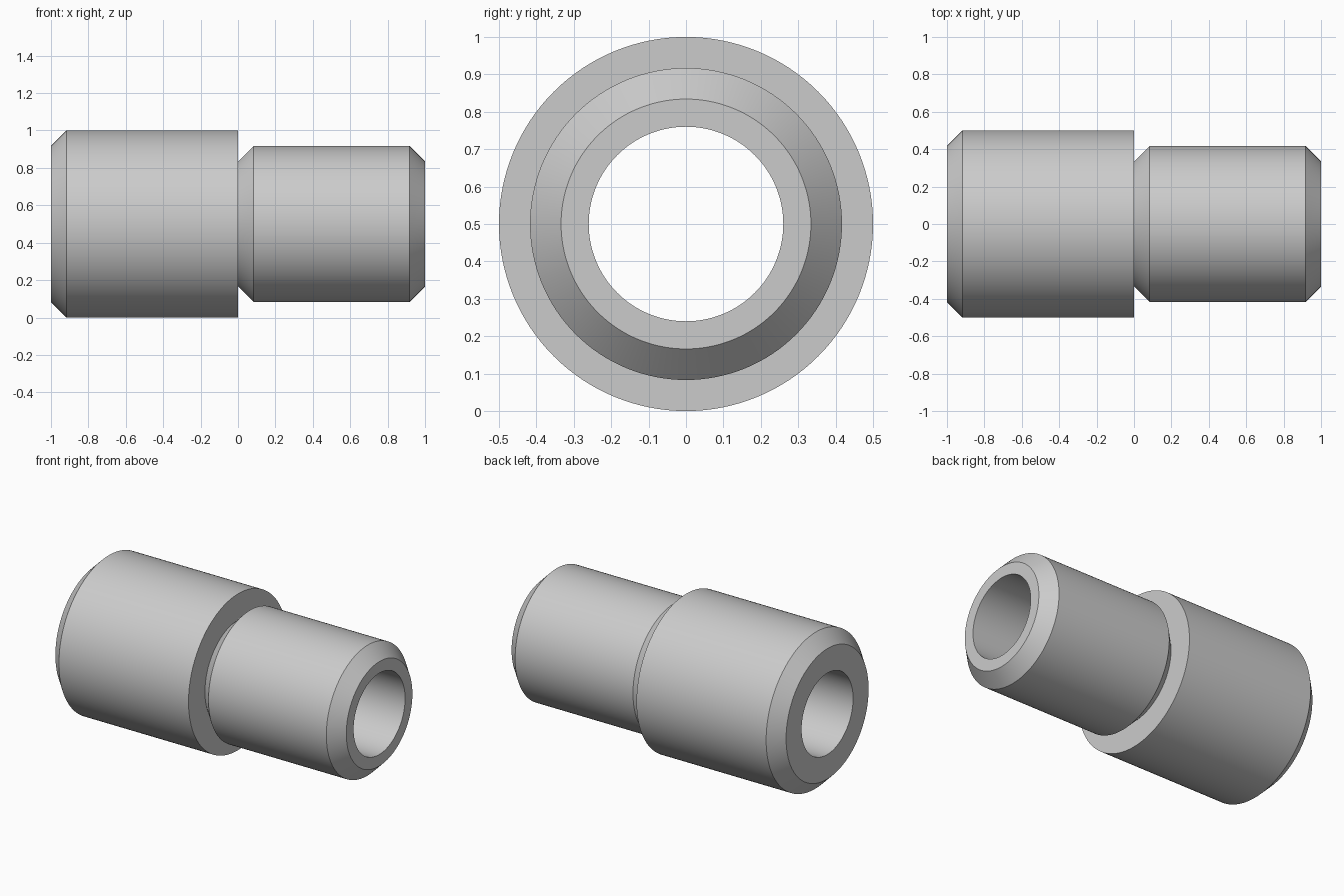
import bpy
import bmesh
import math
from mathutils import Matrix, Vector

cube = bpy.data.objects.get("Cube")
if cube:
    bpy.data.objects.remove(cube, do_unlink=True)

SEGMENTS = 128
BORE = 0.26
AXIS_HEIGHT = 0.5
CHAMFER = 0.083

# Plain grey finish
grey = bpy.data.materials.new("plain grey")
grey.use_nodes = True
colour = (0.6, 0.6, 0.6, 1)
grey.diffuse_color = colour
grey.node_tree.nodes["Principled BSDF"].inputs["Base Color"].default_value = colour


def lathe(name, profile):
    """Revolve a closed (x, radius) profile around the long axis."""
    bm = bmesh.new()
    verts = [bm.verts.new((x, 0, r)) for x, r in profile]
    edges = [bm.edges.new((v, verts[i - 1])) for i, v in enumerate(verts)]
    bmesh.ops.spin(bm, geom=verts + edges, cent=(0, 0, 0), axis=(1, 0, 0),
                   angle=math.tau, steps=SEGMENTS, use_merge=True)
    bmesh.ops.remove_doubles(bm, verts=bm.verts, dist=1e-5)
    bmesh.ops.recalc_face_normals(bm, faces=bm.faces)
    bmesh.ops.transform(bm, verts=bm.verts,
                        matrix=Matrix.Translation(Vector((0, 0, AXIS_HEIGHT))))
    mesh = bpy.data.meshes.new(name)
    bm.to_mesh(mesh)
    bm.free()
    mesh.materials.append(grey)
    obj = bpy.data.objects.new(name, mesh)
    bpy.context.collection.objects.link(obj)
    bpy.ops.object.select_all(action="DESELECT")
    obj.select_set(True)
    bpy.context.view_layer.objects.active = obj
    bpy.ops.object.shade_smooth_by_angle(angle=math.radians(30))
    return obj


# One-piece stepped sleeve: wide collar, chamfered spigot, through bore
wide, narrow = 0.5, 0.5 - CHAMFER
lathe("stepped_sleeve", [
    (-1, BORE),
    (-1, wide - CHAMFER),
    (-1 + CHAMFER, wide),
    (0, wide),
    (0, narrow - CHAMFER),
    (CHAMFER, narrow),
    (1 - CHAMFER, narrow),
    (1, narrow - CHAMFER),
    (1, BORE),
])
